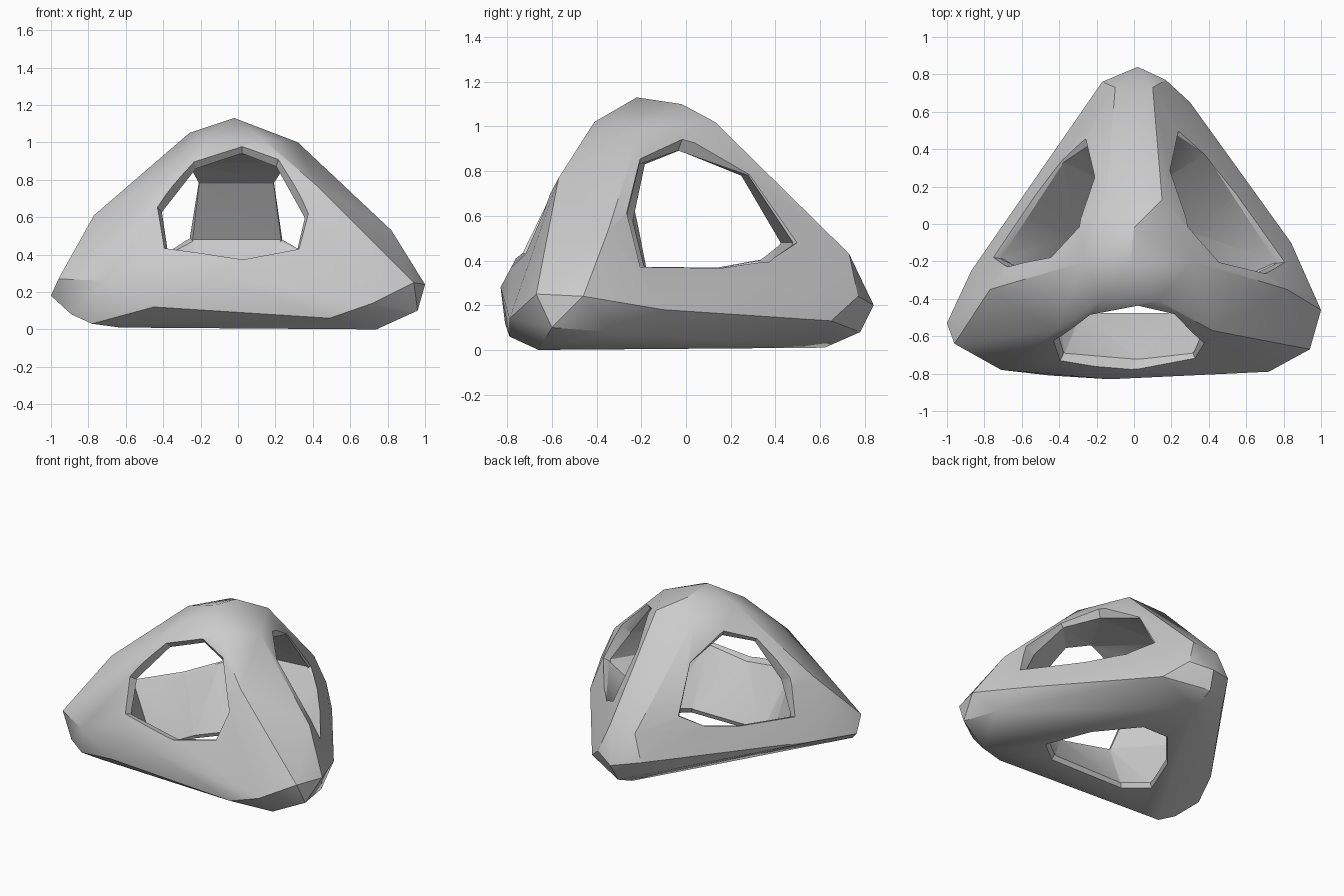
import bpy, bmesh, math
from mathutils import Vector

default = bpy.data.objects.get("Cube")
if default:
    bpy.data.objects.remove(default, do_unlink=True)


def make_material(name, colour):
    material = bpy.data.materials.new(name)
    material.use_nodes = True
    material.diffuse_color = colour
    material.node_tree.nodes["Principled BSDF"].inputs["Base Color"].default_value = colour
    return material


def hull_object(name, points):
    """Faceted convex solid wrapped around a handful of points."""
    bm = bmesh.new()
    for point in points:
        bm.verts.new(point)
    result = bmesh.ops.convex_hull(bm, input=bm.verts)
    loose = [v for v in result["geom_interior"] if isinstance(v, bmesh.types.BMVert)]
    bmesh.ops.delete(bm, geom=loose, context="VERTS")
    bmesh.ops.dissolve_limit(bm, angle_limit=math.radians(1), verts=bm.verts, edges=bm.edges)
    bmesh.ops.recalc_face_normals(bm, faces=bm.faces)
    mesh = bpy.data.meshes.new(name)
    bm.to_mesh(mesh)
    bm.free()
    obj = bpy.data.objects.new(name, mesh)
    bpy.context.collection.objects.link(obj)
    return obj


def push(points, direction, distance, scale):
    """Move an opening outline along a direction, scaled about its centre."""
    offset = Vector(direction).normalized() * distance
    centre = sum((Vector(p) for p in points), Vector()) / len(points)
    return [centre + (Vector(p) - centre) * scale + offset for p in points]


def carve(target, points):
    """Subtract the hull of some points from the target."""
    cutter = hull_object("cutter", points)
    cutter.hide_render = True
    cut = target.modifiers.new("carve", "BOOLEAN")
    cut.operation = "DIFFERENCE"
    cut.solver = "EXACT"
    cut.object = cutter
    bpy.ops.object.modifier_apply(modifier=cut.name)
    bpy.data.objects.remove(cutter, do_unlink=True)


# Blunt corners of the pyramid
right_corner = [(-1, -.53, .18), (-.96, -.64, .27), (-.71, -.78, .26), (-.89, -.64, .08),
                (-.78, -.68, .03), (-.87, -.25, .2), (-.77, -.35, .61), (-.63, -.66, .01)]
left_corner = [(1, -.46, .24), (.96, -.6, .1), (.94, -.67, .25), (.72, -.79, .14), (.9, -.33, .08),
               (.82, -.35, .53), (.84, -.1, .18), (.74, -.66, 0), (.49, -.79, .06)]
back_corner = [(.02, .84, .2), (-.17, .76, .24), (.17, .77, .24), (.3, .65, .13),
               (-.1, .73, .42), (.1, .73, .43), (0, .78, .08), (0, .62, .01), (-.3, .54, .15)]
apex = [(-.02, -.22, 1.13), (-.26, -.2, 1.05), (.32, -.2, 1), (-.18, -.41, 1), (.13, -.41, 1.02),
        (0, -.02, 1.1), (-.15, .13, 1.01), (.15, .13, 1.02)]
front_edge = [(-.13, -.83, .28), (-.45, -.81, .12), (-.42, -.57, .77), (.42, -.57, .77)]

# Outlines of the four openings
front_outline = [(-.4, .63), (-.37, .43), (.02, .37), (.31, .43), (.35, .6),
                 (.2, .87), (.02, .94), (-.22, .86)]
front_opening = [(x, -.73 + (z - .37) * .54, z) for x, z in front_outline]
left_opening = [(.2, .28, .78), (.27, -.03, .89), (.44, -.2, .83), (.64, -.26, .58),
                (.77, -.2, .37), (.54, .15, .37), (.39, .38, .41), (.24, .48, .48)]
right_opening = [(-x * .88 - .04, y * .88, z) for x, y, z in left_opening]
bottom_outline = [(.28, -.47), (.43, -.35), (.31, -.05), (.1, .2)]
bottom_opening = [(side * x, y, .03) for side in (-1, 1) for x, y in bottom_outline]
openings = [(front_opening, (0, -.82, .58)), (left_opening, (.72, .5, .58)),
            (right_opening, (-.72, .5, .58)), (bottom_opening, (0, 0, -1))]

# Solid pyramid body
frame = hull_object("pyramid_frame", right_corner + left_corner + back_corner + apex + front_edge)
bpy.ops.object.select_all(action="DESELECT")
frame.select_set(True)
bpy.context.view_layer.objects.active = frame

# Inner cavity, then a flared window through each face
carve(frame, [point for outline, direction in openings for point in outline])
for outline, direction in openings:
    carve(frame, push(outline, direction, -.04, .98) + push(outline, direction, .14, 1.2))

# Plain grey finish with soft facets
frame.data.materials.clear()
frame.data.materials.append(make_material("plain_grey", (.6, .6, .6, 1)))
bpy.ops.object.shade_smooth_by_angle(angle=math.radians(30))
